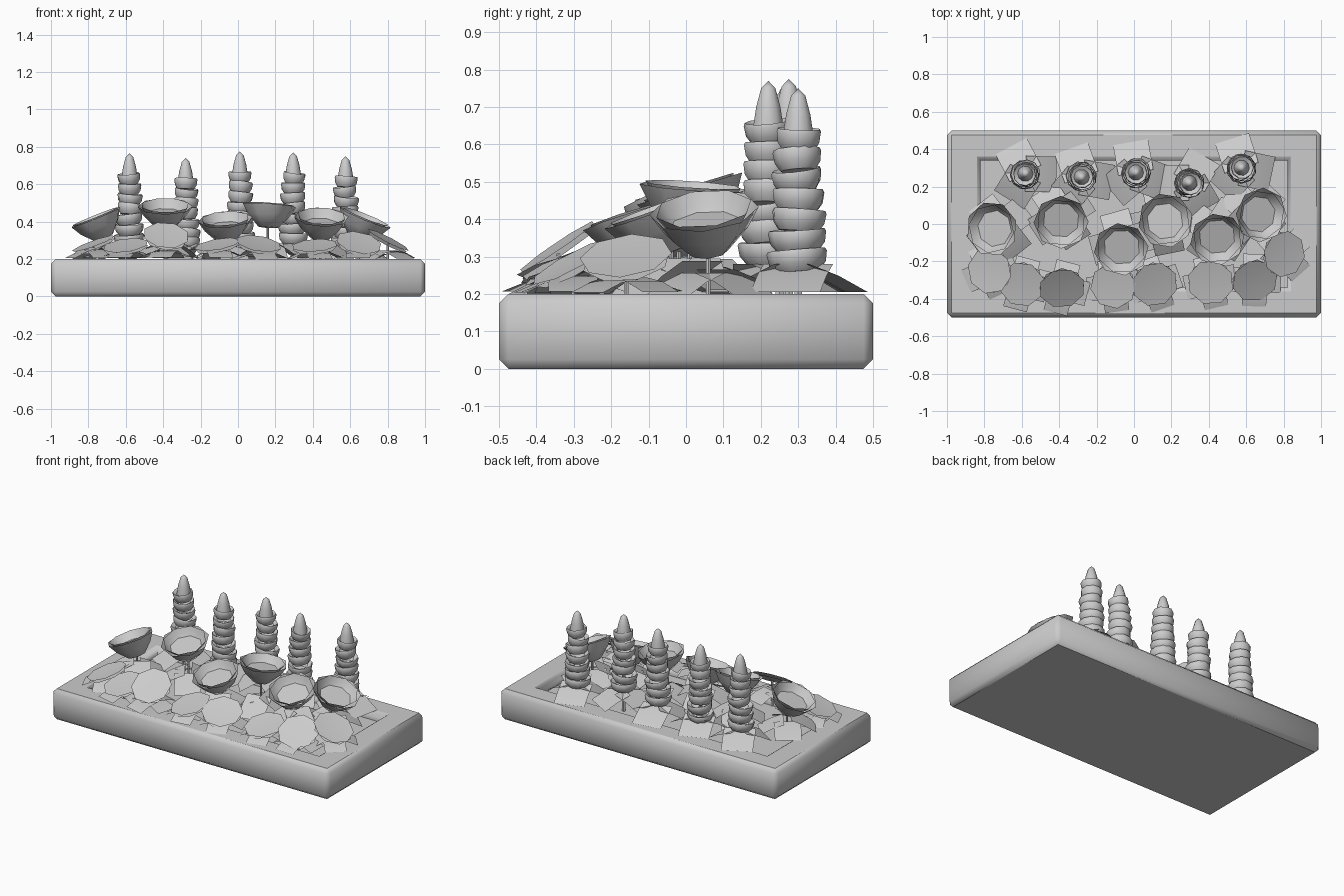
import bpy, bmesh, math, random
from mathutils import Matrix, Vector

if "Cube" in bpy.data.objects:
    bpy.data.objects.remove(bpy.data.objects["Cube"])

random.seed(4)
grey = bpy.data.materials.new("plain_grey")
grey.diffuse_color = (0.6, 0.6, 0.6, 1)
grey.use_nodes = True
grey.node_tree.nodes["Principled BSDF"].inputs["Base Color"].default_value = grey.diffuse_color


def finish(name, bm, angle=35):
    mesh = bpy.data.meshes.new(name)
    bm.to_mesh(mesh)
    bm.free()
    ob = bpy.data.objects.new(name, mesh)
    bpy.context.collection.objects.link(ob)
    mesh.materials.append(grey)
    bpy.ops.object.select_all(action='DESELECT')
    ob.select_set(True)
    bpy.context.view_layer.objects.active = ob
    bpy.ops.object.shade_smooth_by_angle(angle=math.radians(angle))
    return ob


def lathe(bm, profile, sides, mat, turn=0.0):
    """Sweep (radius, height) points round z, then place with mat."""
    rings = []
    for r, z in profile:
        if r == 0:
            rings.append([bm.verts.new(mat @ Vector((0, 0, z)))] * sides)
        else:
            rings.append([bm.verts.new(mat @ Vector((
                r * math.cos(turn + 2 * math.pi * i / sides),
                r * math.sin(turn + 2 * math.pi * i / sides), z))) for i in range(sides)])
    for a, b in zip(rings, rings[1:]):
        for i in range(sides):
            j = (i + 1) % sides
            vs = list(dict.fromkeys((a[i], a[j], b[j], b[i])))
            bm.faces.new(vs)


def tilted(x, y, z, tip_x, tip_y):
    """Place at x, y, z with the up axis leaning towards (tip_x, tip_y) degrees."""
    lean = Vector((math.tan(math.radians(tip_x)), math.tan(math.radians(tip_y)), 1))
    return Matrix.Translation((x, y, z)) @ lean.to_track_quat('Z', 'Y').to_matrix().to_4x4()


def leaf(bm, x, y, angle, inner, length, width, z0, z1):
    """A square blade sloping from z0 near the stem down to z1 at its tip."""
    d = Vector((math.cos(angle), math.sin(angle), 0))
    s = Vector((-d.y, d.x, 0)) * width / 2
    rows = []
    for t, z in ((0, z0), (0.5, z0 * 0.45 + z1 * 0.55 + 0.01), (1, z1)):
        c = Vector((x, y, z)) + d * (inner + length * t)
        rows.append([bm.verts.new(c - s), bm.verts.new(c + s)])
    for a, b in zip(rows, rows[1:]):
        bm.faces.new((a[0], b[0], b[1], a[1]))


# Planter box with bevelled rim and sunken bed
bm = bmesh.new()
bmesh.ops.create_cube(bm, size=1, matrix=Matrix.Translation((0, 0, 0.1)) @ Matrix.Diagonal((2, 1, 0.2, 1)))
bmesh.ops.bevel(bm, geom=bm.edges[:], offset=0.025, segments=1, affect='EDGES', profile=0.5)
bm.normal_update()
top = max((f for f in bm.faces if f.normal.z > 0.9), key=lambda f: f.calc_area())
for half_x, half_y, z in ((0.84, 0.36, 0.2), (0.82, 0.34, 0.185), (0.82, 0.34, 0.14)):
    bmesh.ops.inset_region(bm, faces=[top], thickness=0.005)
    for v in top.verts:
        v.co = (math.copysign(half_x, v.co.x), math.copysign(half_y, v.co.y), z)
box = finish("planter_box", bm, 60)
for p in box.data.polygons:
    if abs(p.normal.z) > 0.99:
        p.use_smooth = False

# Tall flower spikes: stacked ring cups with a pointed bud
spikes = [(-0.58, 0.27, 0.765, 118), (-0.28, 0.25, 0.74, 110), (0.01, 0.275, 0.775, 100),
          (0.295, 0.22, 0.77, 60), (0.575, 0.30, 0.75, 108)]
blades = bmesh.new()
for x, y, tip, a in spikes:
    bm = bmesh.new()
    lathe(bm, [(0.012, 0.14), (0.012, tip - 0.4)], 6, Matrix.Translation((x, y, 0)))
    for k in range(7):
        r = 0.081 - 0.0032 * k
        m = tilted(x, y, tip - 0.49 + 0.054 * k, random.uniform(-8, 8), random.uniform(-8, 8))
        lathe(bm, [(0, 0), (r * 0.72, 0), (r * 0.94, 0.022), (r, 0.05), (r * 0.95, 0.058), (r * 0.6, 0.045)],
              10, m, k * 0.4)
    lathe(bm, [(0.045, tip - 0.16), (0.042, tip - 0.12), (0.034, tip - 0.07),
               (0.02, tip - 0.02), (0, tip)], 10, Matrix.Translation((x, y, 0)))
    finish("flower_spike", bm, 50)
    for k in range(3):
        leaf(blades, x, y, math.radians(a + 120 * k), 0.0, 0.165, 0.19, 0.28, 0.205)

# Open bowl flowers on thin stems: x, y, base height, lean in x and y
bowls = [(-0.715, -0.02, 0.31, -22, -3), (-0.39, 0.045, 0.365, 0, -17), (-0.06, -0.10, 0.295, -4, -17),
         (0.16, 0.01, 0.365, 4, 4), (0.44, -0.04, 0.31, 3, -20), (0.635, 0.06, 0.31, 22, -6)]
for x, y, z, tx, ty in bowls:
    bm = bmesh.new()
    m = tilted(x, y, z, tx, ty)
    turn = random.uniform(0, 0.8)
    lathe(bm, [(0, 0), (0.055, 0.005), (0.115, 0.068), (0.147, 0.122)], 8, m, turn)
    lathe(bm, [(0, 0.08), (0.098, 0.08), (0.115, 0.1), (0.132, 0.128)], 8, m, turn + 0.3)
    lathe(bm, [(0.007, 0.14), (0.007, z + 0.01)], 6, Matrix.Translation((x, y, 0)))
    finish("bowl_flower", bm, 46)
    a = random.uniform(0, 2)
    for k in range(4):
        leaf(blades, x, y, a + math.pi / 2 * k, 0.02, 0.15, 0.16,
             random.uniform(0.255, 0.295), random.uniform(0.185, 0.21))

# Low flat flowers along the front: x, y, height, lean in x and y
discs = [(-0.77, -0.25, 0.275, -20, -8), (-0.60, -0.32, 0.265, -8, -17), (-0.385, -0.34, 0.32, 6, -34),
         (-0.11, -0.33, 0.27, -10, -14), (0.11, -0.32, 0.275, 10, -20), (0.41, -0.31, 0.265, -4, -16),
         (0.645, -0.30, 0.28, 12, -28), (0.80, -0.16, 0.295, 27, -8)]
for x, y, z, tx, ty in discs:
    bm = bmesh.new()
    m = tilted(x, y, z, tx, ty)
    turn = random.uniform(0, 0.8)
    lathe(bm, [(0, 0), (0.125, 0.008)], 8, m, turn)
    lathe(bm, [(0, -0.012), (0.12, -0.008)], 8, m, turn + 0.39)
    lathe(bm, [(0.007, 0.14), (0.007, z - 0.012)], 6, Matrix.Translation((x, y, 0)))
    finish("flat_flower", bm, 25)
    a = random.uniform(0, 2)
    for k in range(4):
        leaf(blades, x, y, a + math.pi / 2 * k, 0.01, 0.13, 0.13,
             random.uniform(0.225, 0.25), random.uniform(0.2, 0.21))
finish("leaves", blades, 30)
